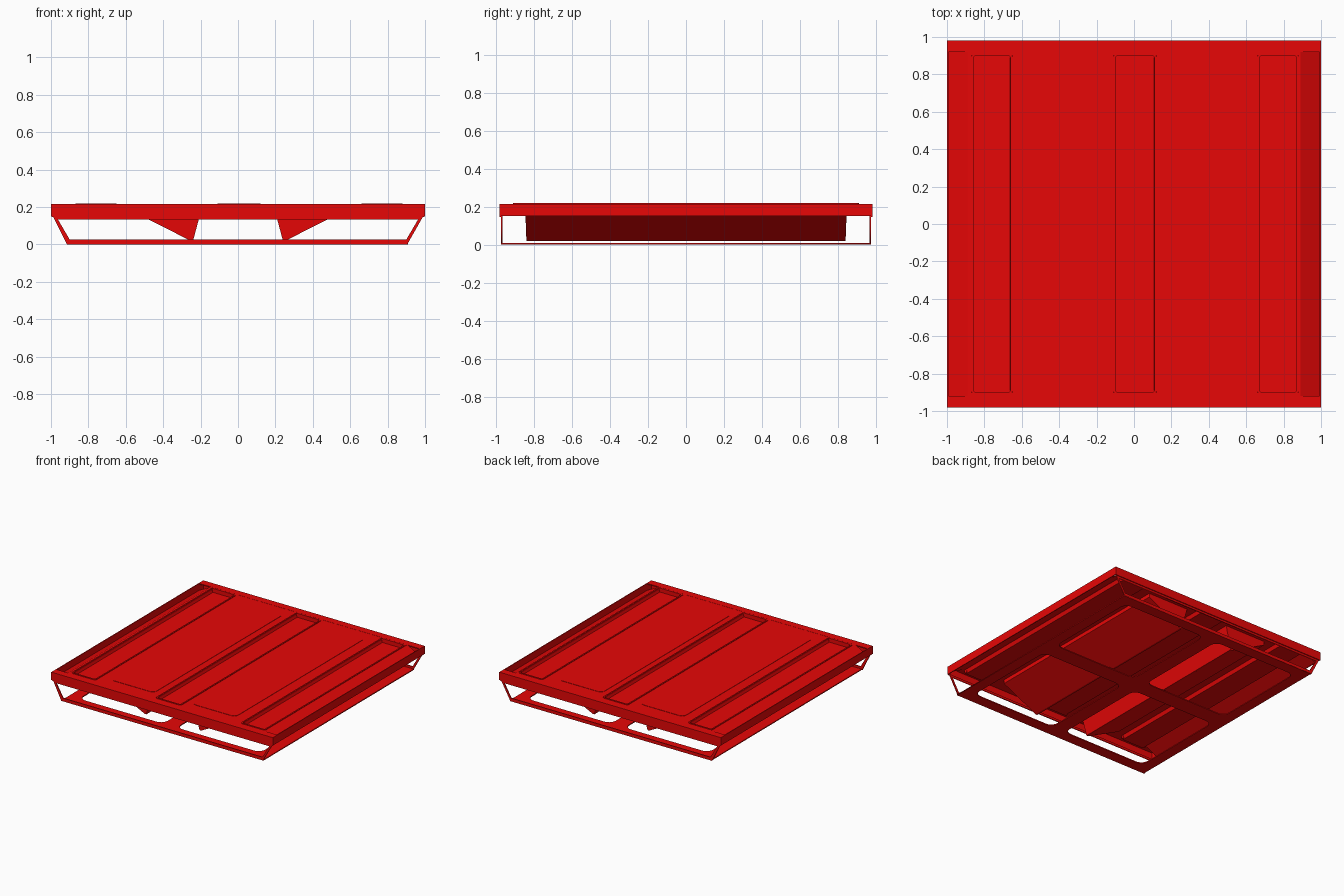
import bpy, bmesh, math

if "Cube" in bpy.data.objects:
    bpy.data.objects.remove(bpy.data.objects["Cube"])

red = bpy.data.materials.new("red_plastic")
red.diffuse_color = (0.8, 0.002, 0.002, 1)
red.use_nodes = True
red.node_tree.nodes["Principled BSDF"].inputs["Base Color"].default_value = red.diffuse_color

def finish(name, bm):
    bmesh.ops.recalc_face_normals(bm, faces=bm.faces)
    me = bpy.data.meshes.new(name)
    bm.to_mesh(me)
    bm.free()
    ob = bpy.data.objects.new(name, me)
    bpy.context.collection.objects.link(ob)
    me.materials.append(red)
    return ob

def box(name, x0, x1, y0, y1, z0, z1):
    bm = bmesh.new()
    bmesh.ops.create_cube(bm, size=1)
    for v in bm.verts:
        v.co = ((x0 + x1) / 2 + v.co.x * (x1 - x0), (y0 + y1) / 2 + v.co.y * (y1 - y0),
                (z0 + z1) / 2 + v.co.z * (z1 - z0))
    return finish(name, bm)

def extrude_y(name, pts, y0, y1):
    """Closed x/z profile extruded along y."""
    bm = bmesh.new()
    f = bm.faces.new([bm.verts.new((x, y0, z)) for x, z in pts])
    g = bmesh.ops.extrude_face_region(bm, geom=[f])["geom"]
    for v in g:
        if isinstance(v, bmesh.types.BMVert):
            v.co.y = y1
    bm.faces.ensure_lookup_table()
    return finish(name, bm)

def rounded(x0, x1, y0, y1, r, n=5):
    out = []
    for k, (cx, cy) in enumerate([(x1 - r, y1 - r), (x0 + r, y1 - r), (x0 + r, y0 + r), (x1 - r, y0 + r)]):
        for i in range(n + 1):
            a = math.pi / 2 * (k + i / n)
            out.append((cx + r * math.cos(a), cy + r * math.sin(a)))
    return out

def plate(name, outer, holes, z0, z1):
    """Flat plate with holes, as a filled curve."""
    cu = bpy.data.curves.new(name, 'CURVE')
    cu.dimensions = '2D'
    cu.fill_mode = 'BOTH'
    cu.extrude = (z1 - z0) / 2
    for loop in [outer] + holes:
        sp = cu.splines.new('POLY')
        sp.points.add(len(loop) - 1)
        for p, (x, y) in zip(sp.points, loop):
            p.co = (x, y, 0, 1)
        sp.use_cyclic_u = True
    ob = bpy.data.objects.new(name, cu)
    ob.location.z = (z0 + z1) / 2
    bpy.context.collection.objects.link(ob)
    cu.materials.append(red)
    return ob

def rect(x0, x1, y0, y1):
    return [(x0, y0), (x1, y0), (x1, y1), (x0, y1)]

# Deck sheet with three shallow lengthwise channels and sloped side edges
channels = [(-0.87, -0.65), (-0.11, 0.12), (0.66, 0.88)]
top = [(-0.996, 0.158), (-0.89, 0.214)]
for a, b in channels:
    top += [(a, 0.214), (a + 0.012, 0.185), (b - 0.012, 0.185), (b, 0.214)]
top += [(0.89, 0.214), (0.996, 0.158)]
under = [(x, z - 0.008) for x, z in reversed(top)]
extrude_y("deck_sheet", top + under, -0.92, 0.92)

# Raised rounded lip around each channel, with closed ends below it
for i, (a, b) in enumerate(channels):
    plate(f"channel_lip_{i}", rounded(a, b, -0.91, 0.91, 0.02),
          [rounded(a + 0.011, b - 0.011, -0.899, 0.899, 0.012)], 0.206, 0.219)
    for s in (-1, 1):
        box(f"channel_end_{i}", a, b, *sorted((s * 0.902, s * 0.92)), 0.18, 0.2145)

# Rim: skirts and end strips
for s in (-1, 1):
    side = "right" if s > 0 else "left"
    end = "back" if s > 0 else "front"
    box(side + "_skirt", *sorted((s * 0.993, s * 1.0)), -0.98, 0.98, 0.15, 0.215)
    box(end + "_skirt", -0.995, 0.995, *sorted((s * 0.973, s * 0.98)), 0.147, 0.215)
    box(end + "_deck_strip", -0.995, 0.995, *sorted((s * 0.92, s * 0.978)), 0.207, 0.215)

    # Thin end frame with slanted legs
    fr = plate(end + "_leg_frame", [(-0.915, 0), (0.905, 0), (0.99, 0.15), (-0.99, 0.15)],
               [[(-0.90, 0.026), (0.90, 0.026), (0.962, 0.132), (-0.962, 0.132)]], -0.004, 0.004)
    fr.rotation_euler.x = math.pi / 2
    fr.location = (0, s * 0.968, 0)

    # Wedge pocket under the deck, ends tucked in a little at the tip
    w = extrude_y(side + "_wedge_pocket",
                  [(s * 0.19, 0.208), (s * 0.24, 0.02), (s * 0.255, 0.02), (s * 0.56, 0.175), (s * 0.56, 0.208)],
                  -0.845, 0.845)
    for v in w.data.vertices:
        if v.co.z < 0.1:
            v.co.y *= 0.993

    # Faint raised lid over the pocket
    plate(side + "_deck_panel", rounded(*sorted((s * 0.17, s * 0.565)), -0.84, 0.84, 0.04), [], 0.21, 0.2165)

# Thin base frame with four rounded windows
holes = [rounded(*x, *y, 0.06) for x in ((-0.82, -0.06), (0.06, 0.82)) for y in ((-0.88, -0.07), (0.07, 0.88))]
plate("base_frame", rect(-0.91, 0.91, -0.972, 0.972), holes, 0.0, 0.008)
